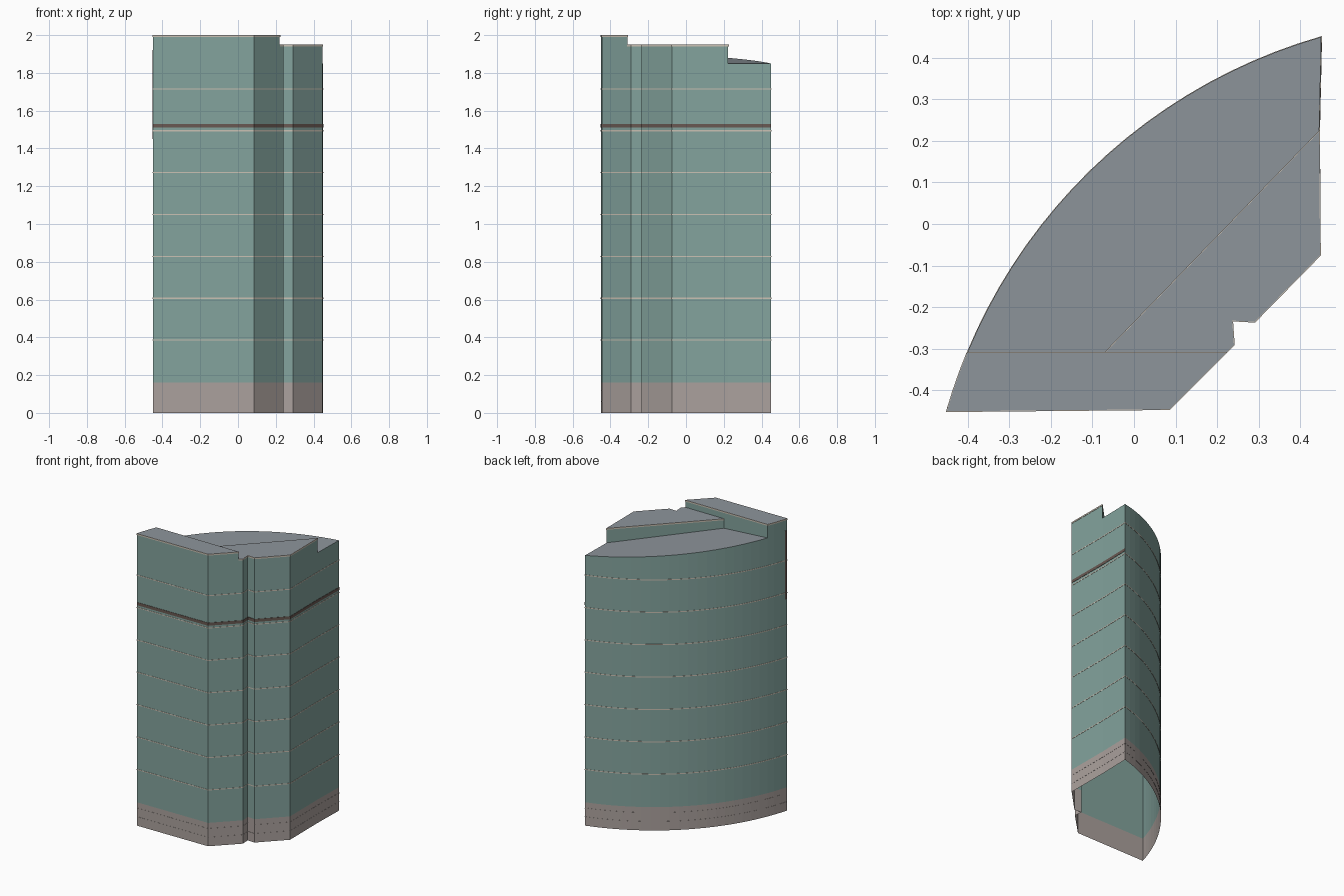
import bpy, bmesh, math
from mathutils import Vector

if "Cube" in bpy.data.objects:
    bpy.data.objects.remove(bpy.data.objects["Cube"])


def material(name, rgb):
    m = bpy.data.materials.new(name)
    m.diffuse_color = (*rgb, 1)
    m.use_nodes = True
    m.node_tree.nodes["Principled BSDF"].inputs["Base Color"].default_value = m.diffuse_color
    return m


TEAL = material("teal_glass", (.23, .37, .34))
STONE = material("stone", (.41, .36, .34))
ROOF = material("roof_grey", (.27, .30, .33))
BROWN = material("brown_trim", (.14, .10, .085))
CREAM = material("cream_trim", (.60, .54, .46))


def build(name, faces, mat):
    bm = bmesh.new()
    for f in faces:
        bm.faces.new([bm.verts.new(p) for p in f])
    bmesh.ops.remove_doubles(bm, verts=bm.verts, dist=1e-5)
    me = bpy.data.meshes.new(name)
    bm.to_mesh(me)
    bm.free()
    me.materials.append(mat)
    ob = bpy.data.objects.new(name, me)
    bpy.context.collection.objects.link(ob)
    return ob


def offset(path, d, closed):
    """Mitred outward offset of a counter-clockwise path."""
    n, out = len(path), []
    for i, p in enumerate(path):
        a = path[i - 1] if (closed or i > 0) else None
        b = path[(i + 1) % n] if (closed or i < n - 1) else None
        normals = []
        for u, v in ((a, p), (p, b)):
            if u is not None and v is not None:
                e = (Vector(v) - Vector(u)).normalized()
                normals.append(Vector((e.y, -e.x)))
        m = sum(normals, Vector((0, 0))).normalized()
        out.append(tuple(Vector(p) + m * d / max(.4, m.dot(normals[0]))))
    return out


def trim(path, z0, z1, d=.002, closed=False):
    """Slim ledge standing out from the wall, with upper and lower lips."""
    o, n, faces = offset(path, d, closed), len(path), []
    for i in range(n if closed else n - 1):
        j = (i + 1) % n
        (a, b), (c, e) = (path[i], path[j]), (o[i], o[j])
        faces += [[(*c, z0), (*e, z0), (*e, z1), (*c, z1)],
                  [(*a, z0), (*b, z0), (*e, z0), (*c, z0)],
                  [(*c, z1), (*e, z1), (*b, z1), (*a, z1)]]
    return faces


def wall(path, low, high):
    return [[(*a, low(a)), (*b, low(b)), (*b, high(b)), (*a, high(a))]
            for a, b in zip(path, path[1:])]


def level(z):
    return lambda p: z


def slope(p):
    return 1.85 + .067 * (.445 - p[0])


def arc(a0, a1, n):
    return [(.81 + 1.31 * math.cos(math.radians(a0 + (a1 - a0) * i / n)),
             -.81 + 1.31 * math.sin(math.radians(a0 + (a1 - a0) * i / n)))
            for i in range(n + 1)]


# Footprint, split where the three roof levels meet
back_arc = arc(105.95, 157.56, 20)
end_arc = arc(157.56, 164.05, 3)
A, S1, G = end_arc[-1], end_arc[0], back_arc[0]
S2, S3, T = (.22, -.31), (.445, .222), (-.07, -.31)
front = [A, (.085, -.445), S2]
right = [S2, (.24, -.29), (.236, -.232), (.29, -.235), (.447, -.075), S3]
rear = [S3] + back_arc
tall = end_arc + front[1:]
ring = front + right[1:] + rear[1:] + end_arc[1:-1]
street = front + right[1:] + [G]

# Stone base, open underneath
build("stone_base", wall(ring + [A], level(0), level(.16)), STONE)
for i, z in enumerate((.06, .12)):
    build(f"base_course_{i + 1}", trim(ring, z - .002, z + .002, .001, True), STONE)

# Facade and the walls between roof levels
build("facade", wall(tall, level(.16), level(2)) +
      wall(right, level(.16), level(1.95)) +
      wall(rear, level(.16), slope), TEAL)
build("roof_step_walls", wall([T, S1], slope, level(2)) +
      wall([S2, T], level(1.95), level(2)) +
      wall([S3, T], slope, level(1.95)), TEAL)

# Roofs
build("high_roof", [[(*p, 2) for p in tall + [T]]], ROOF)
build("middle_roof", [[(*p, 1.95) for p in right + [T]]], ROOF)
build("low_sloping_roof", [[(*p, slope(p)) for p in rear + [T]]], ROOF)

# Cream copings on the roof edges
build("high_coping", trim(tall + [T, S1], 1.99, 2), CREAM)
build("middle_coping", trim(right + [T], 1.94, 1.95), CREAM)

# Floor lines all round, one per storey
for i in range(7):
    z = .385 + .2217 * i
    build(f"floor_line_{i + 1}", trim(ring, z - .003, z + .003, .0015, True), CREAM)

# Brown band on the street sides, and slim strip at the curved wall's end
build("brown_band", trim(street, 1.51, 1.53), BROWN)
build("corner_strip", trim(arc(163.3, 164.05, 1), 1.45, 1.92), BROWN)
